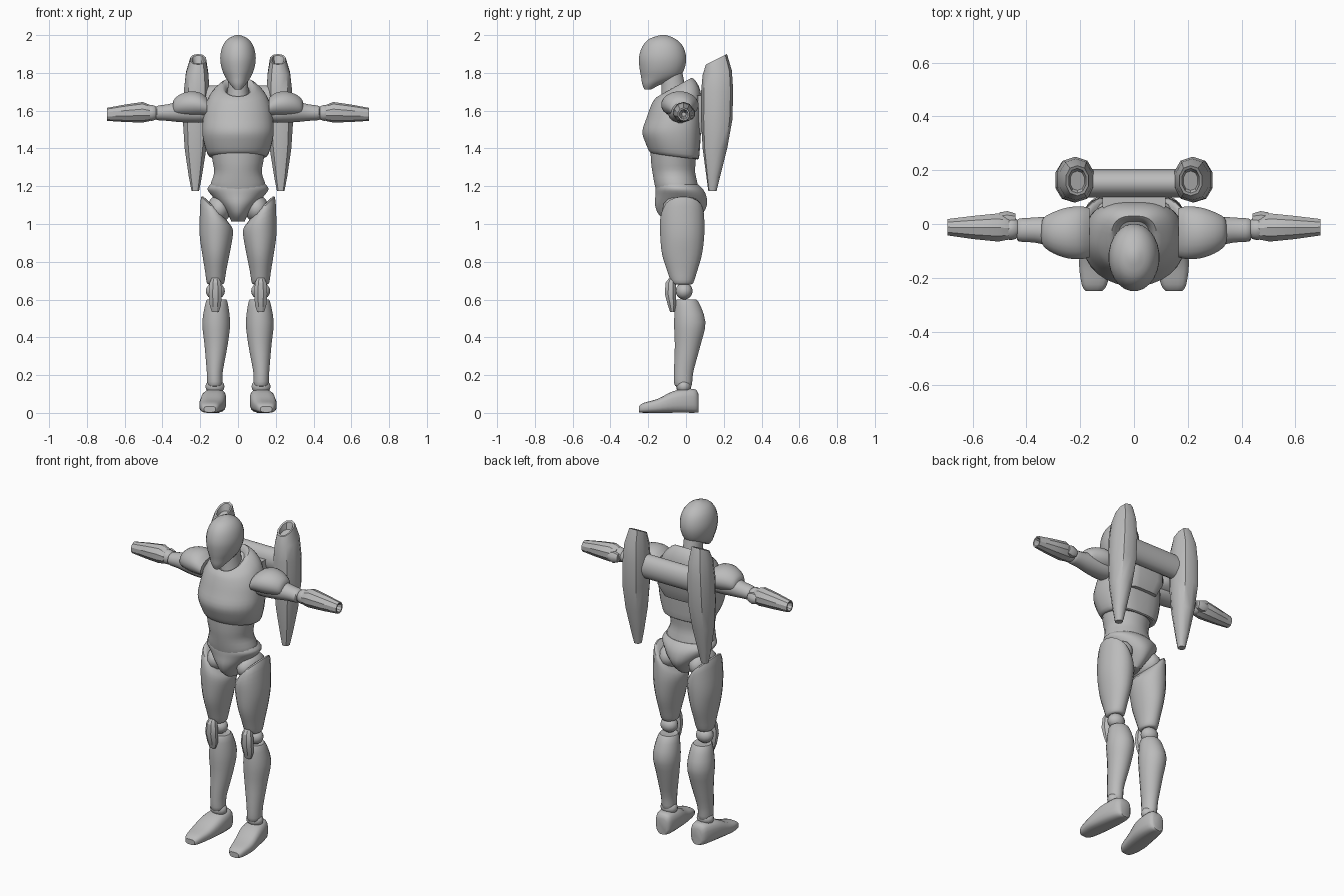
import bpy, math

grey = bpy.data.materials.new("plain_grey")
grey.diffuse_color = (0.5, 0.5, 0.5, 1)


def spline(p, q, r, s, u):
    """Smooth value between q and r."""
    return 0.5 * (2*q + (r-p)*u + (2*p-5*q+4*r-s)*u*u + (3*q-p-3*r+s)*u**3)


def finish(name, verts, faces, mirror, angle):
    me = bpy.data.meshes.new(name)
    me.from_pydata(verts, [], faces)
    me.materials.append(grey)
    ob = bpy.data.objects.new(name, me)
    bpy.context.collection.objects.link(ob)
    bpy.ops.object.select_all(action='DESELECT')
    ob.select_set(True)
    bpy.context.view_layer.objects.active = ob
    bpy.ops.object.mode_set(mode='EDIT')
    bpy.ops.mesh.select_all(action='SELECT')
    bpy.ops.mesh.normals_make_consistent(inside=False)
    bpy.ops.object.mode_set(mode='OBJECT')
    bpy.ops.object.shade_smooth_by_angle(angle=math.radians(angle))
    if mirror:
        ob.modifiers.new("mirror", 'MIRROR').use_axis = (True, False, False)
    return ob


def loft(name, rings, axis='z', n=20, sub=3, mirror=False, power=2.0, back=None, angle=40):
    """Skin sections (t, a_min, a_max, b_min, b_max, tilt_a, tilt_b) along an axis.
    power squares off the section; back does so on the +b half only."""
    rings = [tuple(r) + (0,) * (7 - len(r)) for r in rings]
    secs = []
    for i in range(len(rings) - 1):
        four = [rings[max(i-1, 0)], rings[i], rings[i+1], rings[min(i+2, len(rings)-1)]]
        secs += [[spline(*v, k / sub) for v in zip(*four)] for k in range(sub)]
    secs.append(rings[-1])
    verts = []
    for t, a0, a1, b0, b1, ta, tb in secs:
        for k in range(n):
            w = 2 * math.pi * (k + 0.5) / n
            c, s = math.cos(w), math.sin(w)
            e = 2 / (back if back and s > 0 else power)
            da = (a1-a0) / 2 * math.copysign(abs(c)**e, c)
            db = (b1-b0) / 2 * math.copysign(abs(s)**e, s)
            a, b, h = (a0+a1)/2 + da, (b0+b1)/2 + db, t + ta*da + tb*db
            verts.append({'z': (a, b, h), 'x': (h, a, b), 'y': (a, h, b)}[axis])
    faces = [(i*n+k, i*n+(k+1) % n, (i+1)*n+(k+1) % n, (i+1)*n+k)
             for i in range(len(secs)-1) for k in range(n)]
    faces += [tuple(range(n)), tuple(range(len(verts)-n, len(verts)))]
    return finish(name, verts, faces, mirror, angle)


def ball(name, c, r, mirror=True):
    """Ellipsoid joint."""
    rings = []
    for i in range(9):
        w = math.pi * (0.03 + 0.94 * i / 8)
        s = math.sin(w)
        rings.append((c[2] - r[2]*math.cos(w), c[0]-r[0]*s, c[0]+r[0]*s, c[1]-r[1]*s, c[1]+r[1]*s))
    return loft(name, rings, n=14, sub=1, mirror=mirror)


# Head and neck
loft("head", [(1.712, -.018, .018, -.22, -.185), (1.74, -.042, .042, -.232, -.13),
              (1.775, -.066, .066, -.238, -.04), (1.82, -.086, .086, -.246, -.008),
              (1.88, -.095, .095, -.25, .002), (1.94, -.083, .083, -.232, -.015),
              (1.98, -.054, .054, -.195, -.055), (2.0, -.012, .012, -.135, -.105)], n=24)
loft("neck", [(1.6, -.07, .07, -.14, .01), (1.7, -.056, .056, -.13, 0), (1.81, -.052, .052, -.13, -.02)])

# Torso: chest shell, abdomen and pelvis
loft("chest", [(1.36, -.125, .125, -.165, .05, 0, -.12), (1.362, -.155, .155, -.19, .068, 0, -.12),
               (1.42, -.178, .178, -.215, .075, 0, -.06), (1.49, -.19, .19, -.232, .08),
               (1.56, -.185, .185, -.21, .083), (1.63, -.172, .172, -.19, .085, 0, .1),
               (1.69, -.14, .14, -.172, .07, 0, .3), (1.725, -.085, .085, -.15, .03, 0, .55),
               (1.70, -.06, .06, -.14, .01, 0, .5)], n=28, back=2.8)
loft("abdomen", [(1.14, -.13, .13, -.15, .07), (1.2, -.148, .148, -.165, .065),
                 (1.27, -.127, .127, -.178, .05), (1.33, -.135, .135, -.186, .052),
                 (1.42, -.15, .15, -.19, .06)], n=24)
loft("pelvis", [(1.012, -.035, .035, -.1, .04), (1.05, -.055, .055, -.145, .085),
                (1.1, -.095, .095, -.165, .112), (1.15, -.14, .14, -.163, .108),
                (1.185, -.163, .163, -.162, .09), (1.21, -.147, .147, -.16, .065)], n=24)
ball("hip_joint", (.1, -.02, 1.08), (.065, .105, .075))

# Legs
loft("thigh", [(1.085, .075, .165, -.09, .065, 1.0), (1.075, .048, .195, -.12, .09, .95),
               (1.02, .03, .203, -.138, .098, .45), (.94, .026, .204, -.138, .098),
               (.84, .044, .19, -.128, .086), (.75, .062, .175, -.1, .06),
               (.69, .072, .166, -.078, .04), (.68, .085, .152, -.06, .025)], mirror=True)
ball("knee_joint", (.12, -.01, .645), (.052, .045, .045))
loft("kneecap", [(.535, .1, .14, -.085, -.06), (.57, .088, .152, -.098, -.05),
                 (.63, .082, .158, -.115, -.05), (.69, .088, .152, -.11, -.05),
                 (.715, .1, .14, -.09, -.06)], n=8, sub=1, mirror=True, angle=30)
loft("shin", [(.6, .075, .155, -.04, .04), (.59, .056, .17, -.056, .066),
              (.48, .041, .19, -.064, .104), (.36, .054, .178, -.06, .078),
              (.22, .08, .166, -.064, .04), (.15, .083, .162, -.062, .032),
              (.14, .095, .15, -.045, .02)], mirror=True)
ball("ankle_joint", (.122, -.012, .14), (.052, .04, .04))
loft("foot", [(.066, .085, .15, .003, .1), (.05, .07, .168, 0, .125),
              (0, .062, .185, 0, .128), (-.07, .064, .198, 0, .115),
              (-.15, .08, .205, 0, .075), (-.225, .1, .195, 0, .053),
              (-.25, .118, .18, .003, .035)], axis='y', n=16, power=3, mirror=True)

# Arms
loft("shoulder_pad", [(.165, -.125, .06, 1.565, 1.67), (.2, -.132, .067, 1.565, 1.695),
                      (.25, -.128, .062, 1.565, 1.703), (.3, -.11, .045, 1.57, 1.69),
                      (.335, -.085, .025, 1.575, 1.665), (.345, -.06, .0, 1.59, 1.64)],
     axis='x', mirror=True)
loft("upper_arm", [(.15, -.08, .03, 1.54, 1.62), (.21, -.095, .035, 1.535, 1.64),
                   (.3, -.085, .03, 1.538, 1.65), (.37, -.07, .025, 1.545, 1.635),
                   (.43, -.065, .02, 1.55, 1.625), (.432, -.045, .005, 1.565, 1.605)],
     axis='x', n=16, mirror=True)
ball("elbow_joint", (.458, -.018, 1.588), (.042, .042, .042))
loft("elbow_guard", [(.44, .005, .04, 1.56, 1.61), (.47, -.005, .05, 1.55, 1.62),
                     (.5, 0, .045, 1.56, 1.61)], axis='x', n=8, sub=1, mirror=True)
loft("forearm", [(.462, -.04, .01, 1.57, 1.61), (.465, -.06, .03, 1.545, 1.63),
                 (.505, -.068, .042, 1.537, 1.646), (.6, -.058, .032, 1.54, 1.632),
                 (.693, -.044, .02, 1.546, 1.615), (.692, -.036, .012, 1.554, 1.607),
                 (.63, -.022, .0, 1.57, 1.592)], axis='x', n=10, sub=1, mirror=True, angle=30)

# Back thrusters with recessed intakes, joined by a cross bar
loft("thruster_pod", [(1.175, .205, .247, .118, .162), (1.25, .19, .262, .108, .18),
                      (1.4, .165, .285, .088, .218), (1.55, .15, .295, .08, .245),
                      (1.7, .147, .29, .08, .25), (1.8, .155, .278, .088, .243, 0, .15),
                      (1.872, .168, .254, .105, .217, 0, .5), (1.87, .178, .244, .115, .207, 0, .5),
                      (1.84, .183, .238, .125, .197, 0, .3)],
     n=10, sub=1, mirror=True, power=2.3)
loft("thruster_bar", [(-.175, .098, .205, 1.59, 1.735), (.175, .098, .205, 1.59, 1.735)],
     axis='x', n=16, sub=1)
loft("back_mount", [(1.48, -.09, .09, .04, .1), (1.55, -.12, .12, .04, .13),
                    (1.68, -.12, .12, .04, .14)], n=12, sub=1, power=4)
